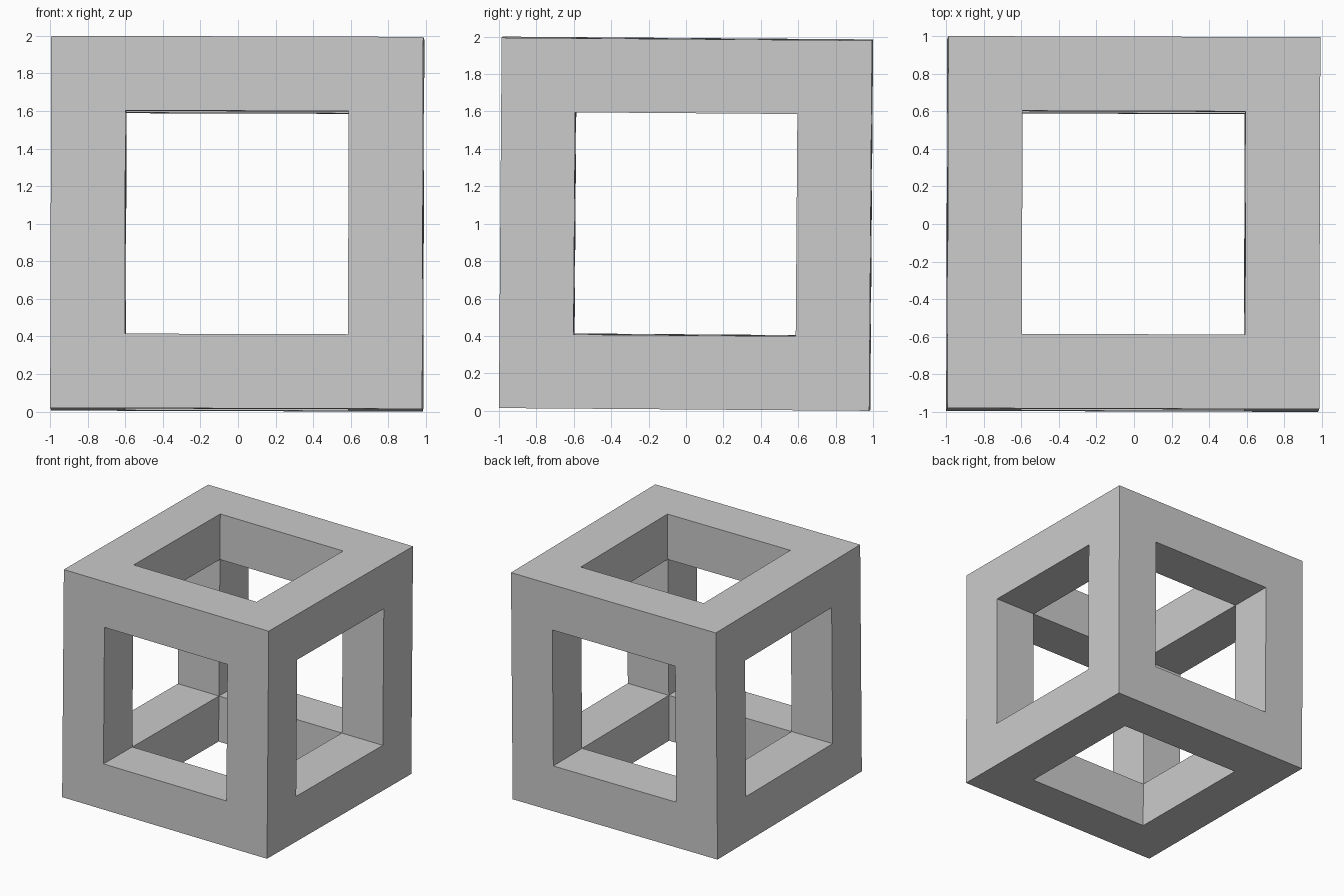
import bpy, bmesh
from mathutils import Euler, Matrix

if "Cube" in bpy.data.objects:
    bpy.data.objects.remove(bpy.data.objects["Cube"])

SIZE, BAR = 1.98, 0.396

# Solid cube whose six faces become square openings
bm = bmesh.new()
bmesh.ops.create_cube(bm, size=SIZE)
panels = list(bm.faces)
bmesh.ops.inset_individual(bm, faces=panels, thickness=BAR, use_even_offset=True)

# Push each panel in by the bar thickness, then open it up
caps = bmesh.ops.extrude_discrete_faces(bm, faces=panels)["faces"]
for cap in caps:
    cap.normal_update()
    bmesh.ops.translate(bm, verts=cap.verts, vec=-cap.normal * BAR)
bmesh.ops.delete(bm, geom=caps, context='FACES_ONLY')

# Weld the inner corners into one closed frame
bmesh.ops.remove_doubles(bm, verts=bm.verts, dist=0.001)
bmesh.ops.recalc_face_normals(bm, faces=bm.faces)

# The frame stands very slightly askew
tilt = Euler((-0.0075, 0.003, -0.003)).to_matrix().to_4x4()
bm.transform(Matrix.Translation((-0.004, 0, 1.0)) @ tilt)

mesh = bpy.data.meshes.new("cube_frame")
bm.to_mesh(mesh)
bm.free()
frame = bpy.data.objects.new("cube_frame", mesh)
bpy.context.collection.objects.link(frame)
